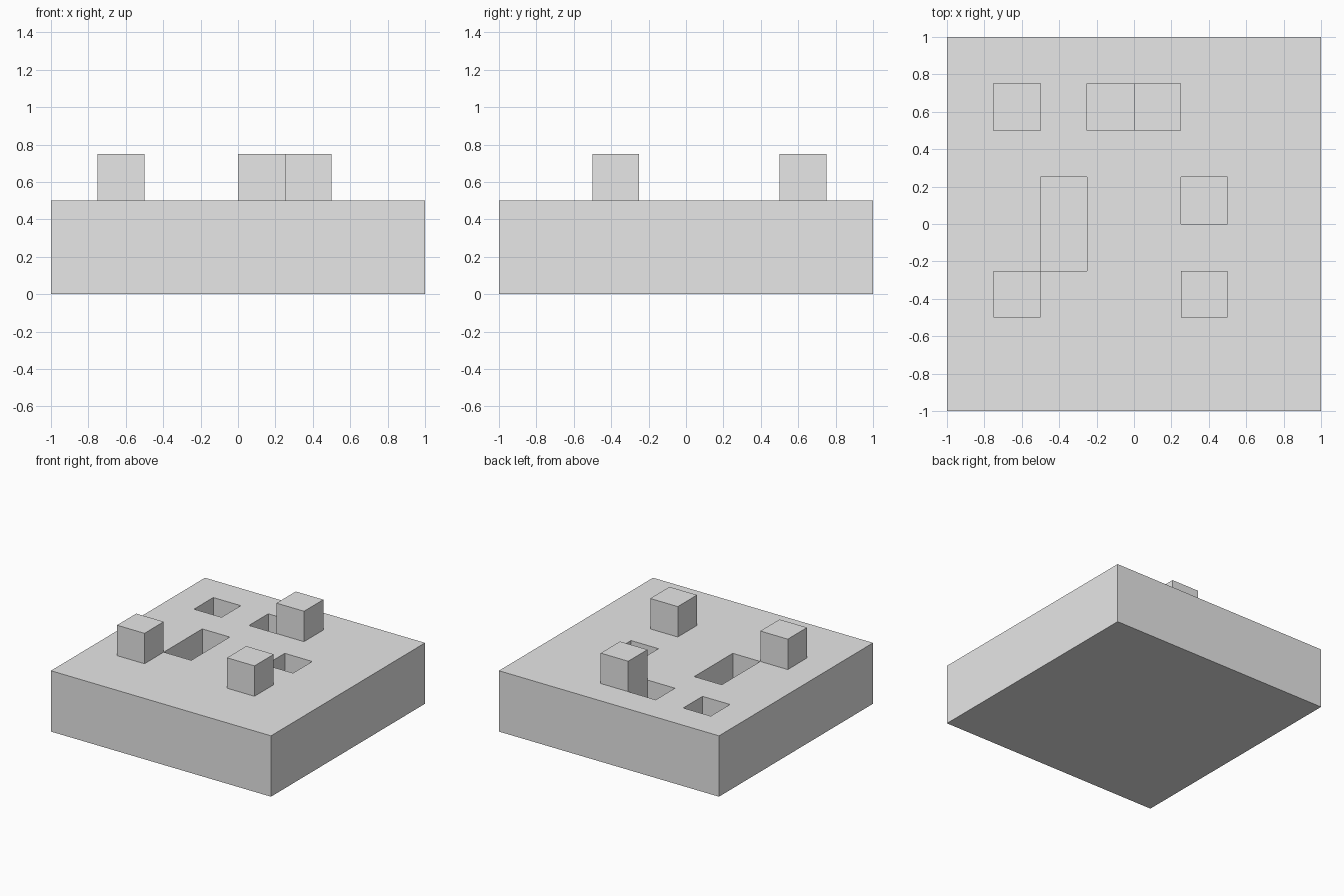
import bpy

cube = bpy.data.objects.get("Cube")
if cube:
    bpy.data.objects.remove(cube, do_unlink=True)

CELL = 0.25
TOP = 0.5

# Single plain grey
grey = bpy.data.materials.new("plain_grey")
grey.use_nodes = True
grey.diffuse_color = (0.8, 0.8, 0.8, 1)
grey.node_tree.nodes["Principled BSDF"].inputs["Base Color"].default_value = grey.diffuse_color


def box(name, low, high):
    """Axis-aligned box between two corners."""
    bpy.ops.mesh.primitive_cube_add(size=1)
    obj = bpy.context.object
    obj.name = obj.data.name = name
    for v in obj.data.vertices:
        v.co = [h if c > 0 else l for c, l, h in zip(v.co, low, high)]
    obj.data.materials.append(grey)
    return obj


# Thick square slab
slab = box("slab", (-1, -1, 0), (1, 1, TOP))

# Pits sunk one cell into the top: x, y, length along y
pits = [(-0.75, 0.5, CELL), (-0.25, 0.5, CELL), (-0.5, -0.25, 2 * CELL), (0.25, 0, CELL)]
for x, y, length in pits:
    cutter = box("pit_cutter", (x, y, TOP - CELL), (x + CELL, y + length, TOP + 0.1))
    cutter.hide_render = True
    cut = slab.modifiers.new("pit", "BOOLEAN")
    cut.operation = "DIFFERENCE"
    cut.solver = "EXACT"
    cut.object = cutter
    bpy.context.view_layer.objects.active = slab
    bpy.ops.object.modifier_apply(modifier=cut.name)
    bpy.data.objects.remove(cutter, do_unlink=True)

# Cubes standing on the slab
blocks = {
    "front_right_block": (-0.75, -0.5),
    "front_left_block": (0.25, -0.5),
    "back_block": (0, 0.5),
}
for name, (x, y) in blocks.items():
    box(name, (x, y, TOP), (x + CELL, y + CELL, TOP + CELL))
